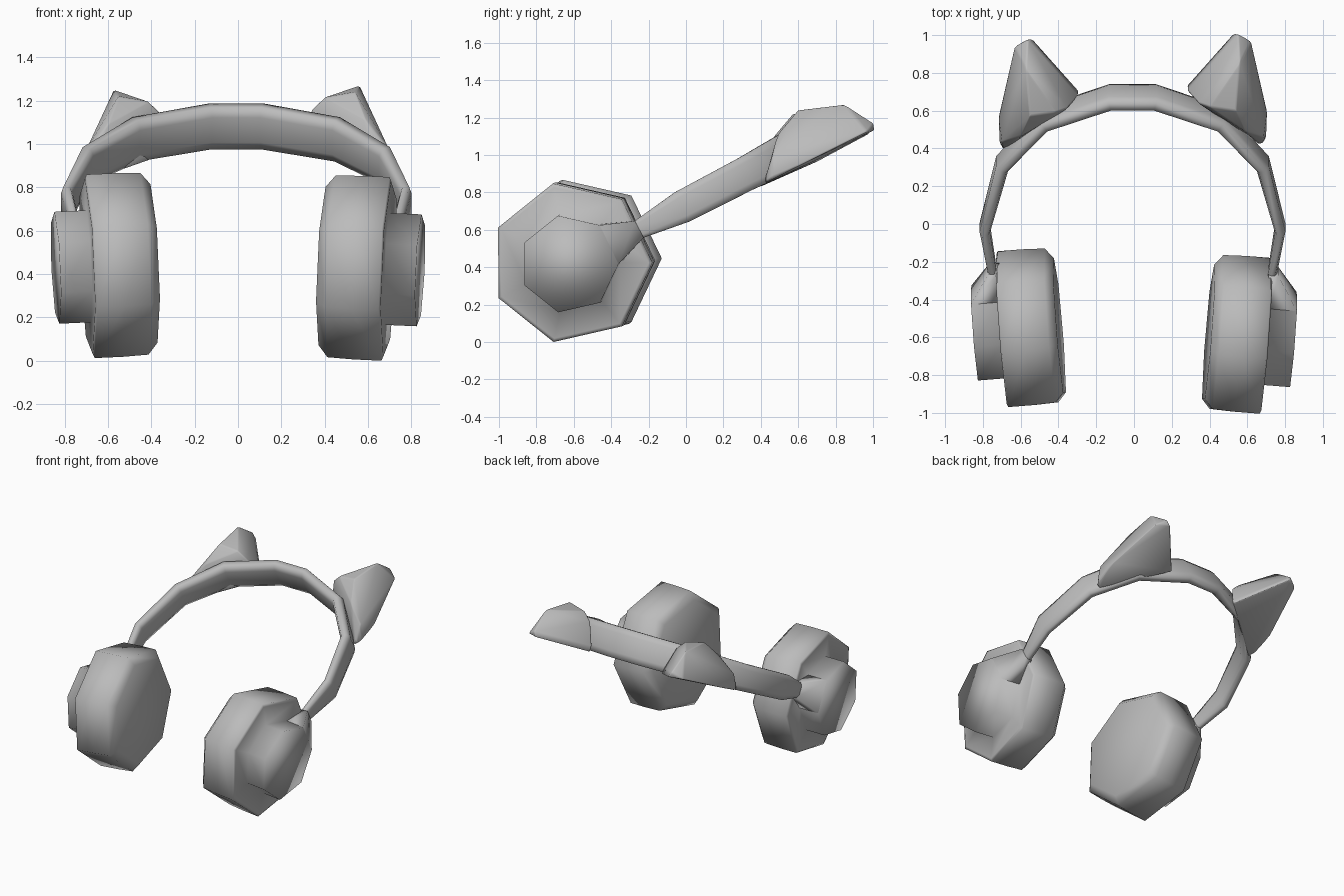
import bpy, bmesh, math
from mathutils import Vector

if "Cube" in bpy.data.objects:
    bpy.data.objects.remove(bpy.data.objects["Cube"])

grey = bpy.data.materials.new("soft grey")
grey.use_nodes = True
grey.diffuse_color = (0.5, 0.5, 0.5, 1)
grey.node_tree.nodes["Principled BSDF"].inputs["Base Color"].default_value = (0.5, 0.5, 0.5, 1)


def finish(name, bm, angle, bevel=0.0):
    """Turn a bmesh into a shaded, coloured object."""
    bmesh.ops.recalc_face_normals(bm, faces=bm.faces)
    mesh = bpy.data.meshes.new(name)
    bm.to_mesh(mesh)
    bm.free()
    mesh.materials.append(grey)
    obj = bpy.data.objects.new(name, mesh)
    bpy.context.collection.objects.link(obj)
    bpy.ops.object.select_all(action='DESELECT')
    obj.select_set(True)
    bpy.context.view_layer.objects.active = obj
    if bevel:
        mod = obj.modifiers.new("soft edges", 'BEVEL')
        mod.width, mod.segments, mod.limit_method = bevel, 2, 'ANGLE'
        mod.angle_limit = math.radians(25)
        bpy.ops.object.modifier_apply(modifier=mod.name)
    bpy.ops.object.shade_smooth_by_angle(angle=math.radians(angle))


def loft(name, rings, angle):
    """Skin a list of equal rings and cap both ends."""
    bm = bmesh.new()
    loops = [[bm.verts.new(p) for p in ring] for ring in rings]
    n = len(loops[0])
    for a, b in zip(loops, loops[1:]):
        for i in range(n):
            bm.faces.new((a[i], a[(i + 1) % n], b[(i + 1) % n], b[i]))
    bm.faces.new(loops[0])
    bm.faces.new(loops[-1])
    finish(name, bm, angle)


def hull(name, points, angle, bevel=0.0):
    """Wrap a few points in a convex skin."""
    bm = bmesh.new()
    for p in points:
        bm.verts.new(p)
    bmesh.ops.convex_hull(bm, input=bm.verts)
    loose = [v for v in bm.verts if not v.link_faces]
    bmesh.ops.delete(bm, geom=loose, context='VERTS')
    bmesh.ops.dissolve_limit(bm, angle_limit=math.radians(4), verts=bm.verts, edges=bm.edges)
    finish(name, bm, angle, bevel)


# Direction across the tilted band plane
TILT = math.atan(0.52)
NORMAL = Vector((0, -math.sin(TILT), math.cos(TILT)))

# Head band: x, y, width, thickness for one half, then mirrored
half = [(0.12, 0.67, 0.215, 0.078), (0.465, 0.555, 0.21, 0.078), (0.69, 0.32, 0.185, 0.07),
        (0.782, -0.02, 0.175, 0.055), (0.738, -0.27, 0.095, 0.045)]
stations = [(-x, y, w, t) for x, y, w, t in reversed(half)] + half
centres = [Vector((x - 0.008, y, 0.733 + 0.52 * y)) for x, y, w, t in stations]
profile = [(-.5, -.3), (-.3, -.5), (.3, -.5), (.5, -.3), (.5, .3), (.3, .5), (-.3, .5), (-.5, .3)]
rings = []
for i, (x, y, w, t) in enumerate(stations):
    ahead = centres[min(i + 1, len(centres) - 1)] - centres[max(i - 1, 0)]
    out = NORMAL.cross(ahead).normalized()
    rings.append([centres[i] + out * (a * t) + NORMAL * (b * w) for a, b in profile])
loft("head_band", rings, 75)

# Ear cups, joints and cat ears on both sides
for side, label, cup_shift, ear_shift in (
        (1, "left", Vector((0, 0, 0)), Vector((0, 0, 0))),
        (-1, "right", Vector((0, 0.035, 0.012)), Vector((-0.012, -0.028, -0.02)))):

    def place(p, shift):
        return Vector((side * p[0], p[1], p[2])) + shift

    # Seven-sided frame, leaning slightly inward at the front and the bottom
    axis = Vector((1, -0.08, -0.045)).normalized()
    up = (Vector((0, 0, 1)) - axis * axis.z).normalized()
    back = up.cross(axis)
    mid = Vector((0.688, -0.613, 0.424))

    def heptagon(depth, radius):
        return [mid + axis * depth + radius * (
            math.cos(math.tau * k / 7) * back + math.sin(math.tau * k / 7) * up) for k in range(7)]

    # Padded cup stepping out to the smaller housing
    cup = [heptagon(d, r) for d, r in ((-0.295, 0.375), (-0.25, 0.43), (-0.13, 0.435), (0, 0.435),
                                       (0.008, 0.415), (0.008, 0.265), (0.153, 0.265))]
    loft(label + "_ear_cup", [[place(p, cup_shift) for p in ring] for ring in cup], 100)

    # Tapered joint from the housing to the band end
    end = Vector((0.738, -0.25, 0.603))
    tip = [end + Vector((dx, 0, 0)) + NORMAL * dn for dx in (-0.026, 0.026) for dn in (-0.05, 0.05)]
    root = [ring[k] for ring in cup[-2:] for k in (0, 1)]
    hull(label + "_joint", [place(p, cup_shift * 0.6 if i < 4 else cup_shift)
                            for i, p in enumerate(tip + root)], 100)

    # Cat ear: flat underside, bulging front, rounded tip
    ear = [(0.28, 0.73, 0.985), (0.283, 0.705, 1.02), (0.675, 0.415, 0.845), (0.70, 0.46, 0.88),
           (0.705, 0.60, 0.94), (0.62, 0.97, 1.125), (0.53, 1.01, 1.135), (0.55, 1.005, 1.17),
           (0.34, 0.64, 1.16), (0.40, 0.62, 1.215), (0.69, 0.46, 0.99), (0.54, 0.60, 1.24),
           (0.56, 0.85, 1.27), (0.59, 0.49, 1.11)]
    hull(label + "_cat_ear", [place(p, ear_shift) for p in ear], 60, bevel=0.02)
